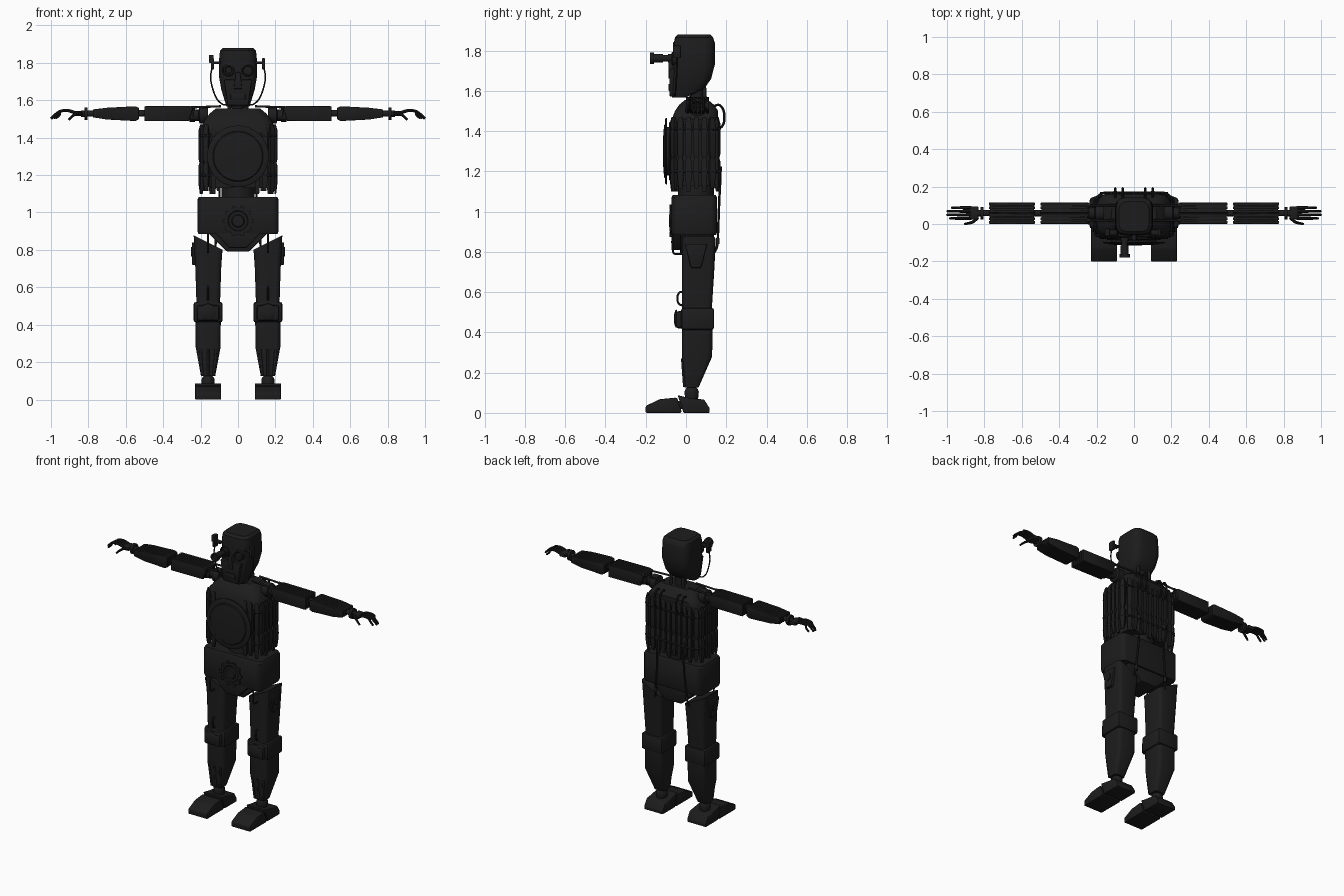
import bpy, bmesh
from math import radians, sin, cos, pi
from mathutils import Vector as V

black = bpy.data.materials.new("black_metal")
black.diffuse_color = (0.012, 0.012, 0.012, 1)

def finish(bm, name, mirror=False):
    bmesh.ops.recalc_face_normals(bm, faces=bm.faces)
    for f in bm.faces:
        f.smooth = True
    for e in bm.edges:
        e.smooth = len(e.link_faces) == 2 and e.calc_face_angle(0) < radians(32)
    me = bpy.data.meshes.new(name)
    bm.to_mesh(me)
    bm.free()
    me.materials.append(black)
    ob = bpy.data.objects.new(name, me)
    bpy.context.collection.objects.link(ob)
    if mirror:
        ob.modifiers.new("Mirror", 'MIRROR')
    return ob

def loft(bm, rings, bevel=0):
    vs = [[bm.verts.new(p) for p in r] for r in rings]
    n = len(vs[0])
    faces = [bm.faces.new(vs[0]), bm.faces.new(vs[-1])]
    for a, b in zip(vs, vs[1:]):
        for i in range(n):
            j = (i + 1) % n
            faces.append(bm.faces.new((a[i], a[j], b[j], b[i])))
    if bevel:
        edges = list({e for f in faces for e in f.edges})
        bmesh.ops.bevel(bm, geom=edges, offset=bevel, segments=2, profile=0.5, affect='EDGES')

def rrect(a0, a1, b0, b1, r, n=3):
    pts = []
    for k, (ca, cb) in enumerate(((a1 - r, b1 - r), (a0 + r, b1 - r), (a0 + r, b0 + r), (a1 - r, b0 + r))):
        for i in range(n + 1):
            t = pi / 2 * (k + i / n)
            pts.append((ca + r * cos(t), cb + r * sin(t)))
    return pts

def stack(bm, levels, n=3):
    """Loft rounded rectangles given as (z, x0, x1, y0, y1, radius)."""
    loft(bm, [[(x, y, z) for x, y in rrect(x0, x1, y0, y1, r, n)] for z, x0, x1, y0, y1, r in levels])

def box(bm, x0, x1, y0, y1, z0, z1, bevel=0.006):
    loft(bm, [[(x0, y0, z), (x1, y0, z), (x1, y1, z), (x0, y1, z)] for z in (z0, z1)], bevel)

def prism(bm, pts, axis, a, b, bevel=0.006):
    put = {'x': lambda u, v, w: (w, u, v), 'y': lambda u, v, w: (u, w, v)}[axis]
    loft(bm, [[put(u, v, w) for u, v in pts] for w in (a, b)], bevel)

def lathe(bm, origin, axis, profile, n=24):
    """Turn (distance, radius) pairs around an axis."""
    d = V(axis).normalized()
    s = d.orthogonal().normalized()
    t = d.cross(s)
    loft(bm, [[V(origin) + d * h + r * (s * cos(2 * pi * i / n) + t * sin(2 * pi * i / n))
               for i in range(n)] for h, r in profile])

def rod(bm, p, q, r, n=12):
    d = V(q) - V(p)
    lathe(bm, p, d, [(0, r), (d.length, r)], n)

def tube(bm, pts, r, r1=None, n=8, steps=6):
    p = [V(a) for a in pts]
    p = [2 * p[0] - p[1]] + p + [2 * p[-1] - p[-2]]
    path = []
    for a, b, c, d in zip(p, p[1:], p[2:], p[3:]):
        for k in range(steps):
            t = k / steps
            path.append(0.5 * (2 * b + (c - a) * t + (2 * a - 5 * b + 4 * c - d) * t * t + (3 * b - a - 3 * c + d) * t ** 3))
    path.append(p[-2])
    rings, s = [], (path[1] - path[0]).orthogonal()
    for i, c in enumerate(path):
        d = (path[min(i + 1, len(path) - 1)] - path[max(i - 1, 0)]).normalized()
        s = (s - d * s.dot(d)).normalized()
        u = d.cross(s)
        rr = r + ((r1 or r) - r) * i / (len(path) - 1)
        rings.append([c + rr * (s * cos(2 * pi * j / n) + u * sin(2 * pi * j / n)) for j in range(n)])
    loft(bm, rings)

# Head shell
bm = bmesh.new()
stack(bm, [(1.567, -.062, .062, -.07, .0, .02), (1.61, -.075, .075, -.072, .09, .035),
           (1.66, -.09, .09, -.068, .125, .045), (1.73, -.102, .102, -.062, .143, .05),
           (1.84, -.1, .1, -.06, .143, .05), (1.865, -.095, .095, -.055, .135, .045),
           (1.88, -.08, .08, -.04, .12, .04)])
finish(bm, "head")
# Face mask with nose, brows and jaw
bm = bmesh.new()
prism(bm, [(-.075, 1.71), (.075, 1.71), (.055, 1.572), (-.055, 1.572)], 'y', -.083, -.05)
prism(bm, [(-.012, 1.75), (.012, 1.75), (.024, 1.66), (-.024, 1.66)], 'y', -.088, -.05)
box(bm, -.04, .04, -.088, -.06, 1.6, 1.635)
finish(bm, "face_mask")
bm = bmesh.new()
lathe(bm, (.052, -.05, 1.76), (0, -1, 0), [(0, .034), (.018, .034), (.022, .028), (.016, .022)])
box(bm, .09, .142, -.06, -.03, 1.795, 1.808, .003)
box(bm, .128, .145, -.065, -.025, 1.765, 1.825, .004)
tube(bm, [(.138, -.045, 1.78), (.146, -.045, 1.71), (.12, -.05, 1.62), (.085, -.055, 1.58), (.05, -.06, 1.575)], .004)
finish(bm, "eye_socket_and_headset", True)
# Telescopic eye on one side
bm = bmesh.new()
lathe(bm, (-.05, -.06, 1.762), (0, -1, 0), [(0, .022), (.03, .022), (.03, .016), (.055, .016), (.055, .021),
                                           (.1, .021), (.1, .028), (.12, .028), (.12, .02), (.112, .016)])
box(bm, -.155, -.13, -.065, -.025, 1.8, 1.842, .004)
finish(bm, "scope_eye")

# Neck
bm = bmesh.new()
lathe(bm, (0, .055, 1.5), (0, 0, 1), [(0, .06), (.045, .055), (.05, .035), (.13, .035)])
for x in (-.05, .05):
    rod(bm, (x, .095, 1.5), (x * .8, .09, 1.64), .01)
finish(bm, "neck")

# Torso core and shoulder cap
bm = bmesh.new()
stack(bm, [(1.13, -.15, .15, -.045, .135, .04), (1.46, -.17, .17, -.045, .14, .04)])
stack(bm, [(1.425, -.19, .19, -.075, .155, .05), (1.46, -.195, .195, -.07, .16, .05), (1.5, -.175, .175, -.055, .16, .05),
           (1.53, -.15, .15, -.035, .14, .05), (1.555, -.12, .12, -.005, .11, .04)])
finish(bm, "torso_core")

# Rib slats around the torso, spaced along a rounded rectangle
bm = bmesh.new()
loop = [V(p) for p in rrect(-.2, .2, -.07, .16, .05, 6)]
loop.append(loop[0])
total = sum((b - a).length for a, b in zip(loop, loop[1:]))
count = 30
for k in range(count):
    d = total * (k + .5) / count
    for a, b in zip(loop, loop[1:]):
        if d <= (b - a).length:
            break
        d -= (b - a).length
    t = (b - a).normalized()
    c, nrm = a + t * d, V((t.y, -t.x))
    if c.y < -.03 and abs(c.x) < .1:
        continue
    low = 1.1 if k % 2 else 1.115
    for levels in ([(low, .009, .004), (low + .05, .014, .01), (1.25, .014, .01), (1.265, .009, .006)],
                   [(1.265, .009, .006), (1.285, .014, .01), (1.44, .014, .01), (1.47, .009, .002)]):
        loft(bm, [[(*(c + t * w * i + nrm * h * j), z) for i, j in ((-1, -1), (1, -1), (1, 1), (-1, 1))]
                  for z, w, h in levels])
finish(bm, "rib_slats")
bm = bmesh.new()
for z in (1.2, 1.41):
    pts = [(x, y, z) for x, y in rrect(-.203, .203, -.073, .165, .05, 4)]
    tube(bm, pts + pts[:1], .008, steps=2)
finish(bm, "rib_bands")

# Chest drum with domed plate
bm = bmesh.new()
lathe(bm, (0, -.03, 1.3), (0, -1, 0), [(0, .15), (.045, .15), (.055, .14), (.055, .12), (.065, .12), (.065, .165),
                                      (.07, .165), (.074, .158), (.074, .135), (.079, .13), (.083, .08), (.084, .02)], 40)
finish(bm, "chest_plate")

# Shoulder joints, rods and back hoses
bm = bmesh.new()
lathe(bm, (.16, .058, 1.52), (1, 0, 0), [(0, .045), (.045, .045), (.05, .03), (.07, .03), (.07, .036), (.1, .036)])
for y in (.02, .1):
    rod(bm, (.09, y, 1.568), (.25, y, 1.562), .006)
    rod(bm, (.235, y, 1.562), (.255, y, 1.562), .009)
finish(bm, "shoulder_joint", True)
bm = bmesh.new()
for x in (.06, .1):
    tube(bm, [(x, .13, 1.52), (x, .165, 1.53), (x, .187, 1.5), (x, .19, 1.45), (x, .175, 1.42), (x, .15, 1.42)], .006)
tube(bm, [(.1, .15, 1.23), (.1, .17, 1.2), (.1, .165, 1.05), (.11, .16, .92), (.12, .155, .83), (.13, .13, .78)], .006)
rod(bm, (.1, .168, 1.2), (.1, .168, 1.225), .012)
rod(bm, (.115, .158, .84), (.115, .158, .87), .01)
tube(bm, [(.16, -.05, .9), (.16, -.067, .87), (.16, -.066, .81), (.16, -.055, .79), (.16, -.01, .79)], .005)
tube(bm, [(.16, -.01, .6), (.16, -.03, .6), (.16, -.042, .58), (.16, -.038, .545), (.16, -.01, .53)], .005)
finish(bm, "hoses", True)

# Waist and pelvis
bm = bmesh.new()
rod(bm, (0, .05, 1.05), (0, .05, 1.15), .09, 28)
finish(bm, "waist")
bm = bmesh.new()
stack(bm, [(.885, -.212, .212, -.068, .15, .03), (.9, -.217, .217, -.073, .155, .03),
           (1.07, -.217, .217, -.073, .155, .03), (1.082, -.21, .21, -.066, .148, .03)])
prism(bm, [(-.17, .9), (.17, .9), (.06, .792), (-.06, .792)], 'y', -.03, .14)
prism(bm, [(-.13, .9), (.13, .9), (.045, .81), (-.045, .81)], 'y', -.07, -.02)
finish(bm, "pelvis")
# Geared boss on the pelvis
bm = bmesh.new()
lathe(bm, (0, -.06, .955), (0, -1, 0), [(0, .072), (.02, .072), (.02, .055), (.016, .05), (.016, .035), (.024, .03)], 28)
for k in range(10):
    a = 2 * pi * k / 10
    rod(bm, (.073 * cos(a), -.06, .955 + .073 * sin(a)), (.073 * cos(a), -.083, .955 + .073 * sin(a)), .012, 8)
finish(bm, "pelvis_gear")

# Upper arm and forearm: a core wrapped by long slats
bm = bmesh.new()
box(bm, .25, .495, .012, .103, 1.5, 1.56)
for k in range(6):
    y = .001 + k * .0195
    prism(bm, [(.238 if 0 < k < 5 else .26, 1.5), (.262, 1.49), (.5, 1.488), (.5, 1.568), (.262, 1.57), (.24, 1.56)],
          'y', y, y + .0155, .003)
rod(bm, (.48, .058, 1.53), (.55, .058, 1.53), .018)
finish(bm, "upper_arm", True)
bm = bmesh.new()
prism(bm, [(.535, 1.505), (.77, 1.518), (.77, 1.543), (.535, 1.558)], 'y', .012, .103)
for k in range(6):
    y = .001 + k * .0195
    prism(bm, [(.53, 1.498), (.55, 1.489), (.7, 1.497), (.776, 1.509), (.776, 1.551), (.7, 1.56), (.55, 1.568), (.53, 1.56)],
          'y', y, y + .0155, .003)
finish(bm, "forearm", True)

# Wrist, palm and fingers
bm = bmesh.new()
lathe(bm, (.76, .058, 1.528), (1, 0, 0), [(0, .016), (.045, .016), (.045, .034), (.062, .034), (.062, .018), (.08, .018)])
finish(bm, "wrist", True)
bm = bmesh.new()
box(bm, .832, .88, .024, .094, 1.517, 1.542)
for k in range(4):
    y, tip = .03 + .019 * k, (.985, 1, .998, .975)[k]
    tube(bm, [(.87, y, 1.533), (.91, y, 1.545), (.95, y, 1.541), (tip - .02, y, 1.522), (tip, y, 1.502)], .009, .006)
tube(bm, [(.835, .035, 1.53), (.86, .012, 1.532), (.885, .004, 1.515), (.905, 0, 1.496)], .009, .006)
finish(bm, "hand", True)

# Thigh with slanted top, and hip plate
bm = bmesh.new()
levels = [(.51, .096, .222, -.02, .128), (.7, .09, .228, -.02, .14), (.84, .083, .237, -.02, .146)]
loft(bm, [[(x, y, z + (.5 * (x - .16) if z > .8 else 0)) for x, y in rrect(*r, .025)] for z, *r in levels])
finish(bm, "thigh", True)
bm = bmesh.new()
prism(bm, [(-.005, .84), (.105, .84), (.075, .72), (.025, .72)], 'x', .21, .247)
rod(bm, (.215, .05, .79), (.252, .05, .79), .025, 20)
finish(bm, "hip_plate", True)

# Knee
bm = bmesh.new()
box(bm, .082, .238, -.025, .14, .412, .522, .014)
box(bm, .1, .22, -.052, .02, .42, .505, .014)
lathe(bm, (.16, -.045, .468), (0, -1, 0), [(0, .045), (.007, .043), (.012, .032), (.015, .015)])
finish(bm, "knee", True)

# Shin tapering to the ankle
bm = bmesh.new()
stack(bm, [(.125, .122, .198, -.008, .062, .015), (.28, .093, .226, -.02, .13, .025), (.43, .092, .226, -.02, .132, .025)])
for x in (.13, .16, .19):
    rod(bm, (x, -.008, .13), (.16 + (x - .16) * 1.4, -.018, .27), .007)
finish(bm, "shin", True)
bm = bmesh.new()
lathe(bm, (.16, .028, .06), (0, 0, 1), [(0, .03), (.02, .034), (.045, .036), (.06, .03), (.065, .024), (.08, .024)], 20)
finish(bm, "ankle", True)

# Split foot: toe and heel
bm = bmesh.new()
prism(bm, [(-.2, 0), (-.2, .035), (-.13, .068), (-.05, .076), (-.042, .07), (-.022, .008), (-.025, 0)], 'x', .09, .23, .005)
prism(bm, [(-.012, 0), (-.042, .088), (.01, .075), (.09, .066), (.118, .022), (.118, 0)], 'x', .09, .23, .005)
box(bm, .13, .19, -.05, .08, .02, .06)
finish(bm, "foot", True)
